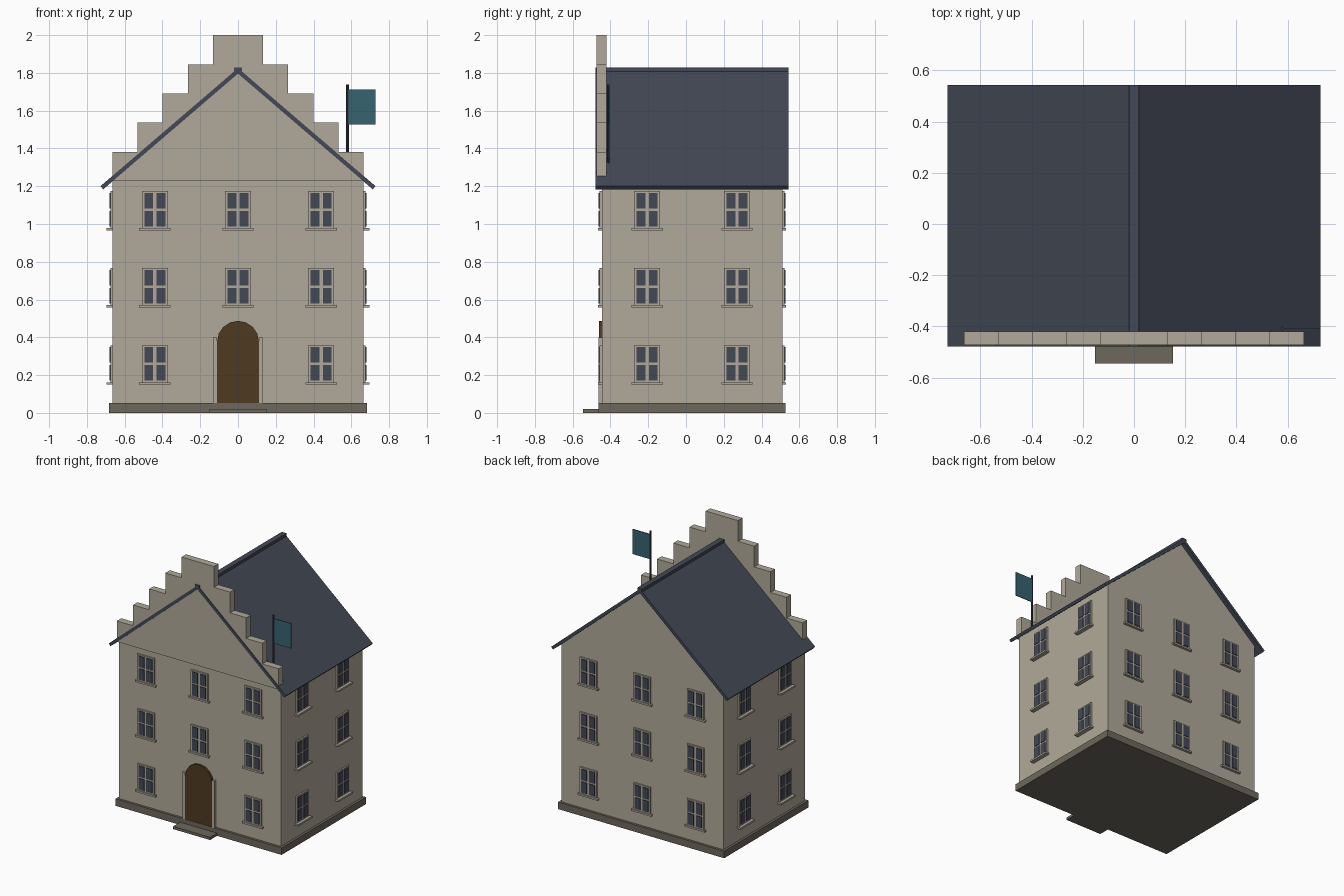
import bpy
import math
from mathutils import Matrix, Vector

if "Cube" in bpy.data.objects:
    bpy.data.objects.remove(bpy.data.objects["Cube"], do_unlink=True)


def material(name, rgb):
    m = bpy.data.materials.new(name)
    m.use_nodes = True
    m.diffuse_color = (*rgb, 1)
    m.node_tree.nodes["Principled BSDF"].inputs["Base Color"].default_value = (*rgb, 1)
    return m


stone = material("pale_stone", (0.44, 0.40, 0.325))
base_stone = material("dark_stone", (0.155, 0.138, 0.11))
slate = material("roof_slate", (0.055, 0.065, 0.09))
glass = material("window_glass", (0.055, 0.065, 0.09))
wood = material("door_wood", (0.078, 0.042, 0.015))
metal = material("pole_metal", (0.045, 0.052, 0.068))
cloth = material("flag_cloth", (0.038, 0.125, 0.16))


def add_mesh(name, verts, faces, mat):
    me = bpy.data.meshes.new(name)
    me.from_pydata(verts, [], faces)
    me.materials.append(mat)
    ob = bpy.data.objects.new(name, me)
    bpy.context.collection.objects.link(ob)
    return ob


def prism(name, profile, y0, y1, mat, matrix=None):
    """Extrude an anticlockwise x-z profile from y0 (front) to y1 (back)."""
    n = len(profile)
    verts = [Vector((x, y, z)) for y in (y0, y1) for x, z in profile]
    if matrix:
        verts = [matrix @ v for v in verts]
    faces = [list(range(n)), list(range(2 * n - 1, n - 1, -1))]
    faces += [[i, i + n, (i + 1) % n + n, (i + 1) % n] for i in range(n)]
    return add_mesh(name, verts, faces, mat)


def box(name, x0, x1, y0, y1, z0, z1, mat, matrix=None):
    return prism(name, [(x0, z0), (x1, z0), (x1, z1), (x0, z1)], y0, y1, mat, matrix)


HALF_W, HALF_D, MID_Y = 0.665, 0.478, 0.032
FRONT, BACK = MID_Y - HALF_D, MID_Y + HALF_D
EAVE_Z, RIDGE_Z, SLOPE = 1.228, 1.825, 0.858

# Walls with the gable, plinth and doorstep
walls = [(-HALF_W, 0.04), (HALF_W, 0.04), (HALF_W, EAVE_Z),
         (0, RIDGE_Z - 0.025), (-HALF_W, EAVE_Z)]
prism("walls", walls, FRONT, BACK, stone)
box("plinth", -0.683, 0.683, FRONT - 0.017, BACK + 0.017, 0, 0.052, base_stone)
box("doorstep", -0.152, 0.152, -0.545, FRONT, 0, 0.02, base_stone)

# Roof slopes and ridge cap
eave = Vector((0.728, RIDGE_Z - 0.728 * SLOPE))
inward = Vector((-SLOPE, -1)).normalized() * 0.022
lower = eave + inward
for side, s in (("left", 1), ("right", -1)):
    slab = [(0, RIDGE_Z), (0, RIDGE_Z - 0.029), tuple(lower), tuple(eave)]
    slab = [(s * x, z) for x, z in slab]
    if s < 0:
        slab.reverse()
    prism("roof_" + side, slab, -0.478, 0.543, slate)
box("ridge_cap", -0.02, 0.02, -0.478, 0.543, 1.797, 1.829, slate)

# Stepped front gable
STEPS = 5
run, rise = HALF_W / STEPS, (2 - EAVE_Z) / STEPS
stairs = [(HALF_W, EAVE_Z)]
for i in range(STEPS):
    x, z = HALF_W - i * run, EAVE_Z + (i + 1) * rise
    stairs += [(x, z), (x - run, z)] if i < STEPS - 1 else [(x, z)]
prism("stepped_gable", stairs + [(-x, z) for x, z in reversed(stairs)],
      -0.473, -0.421, stone)


def window(name, matrix, sill_depth):
    """Frame, four panes and sill around the origin; local -y points outwards."""
    box(name + "_frame", -0.069, 0.069, -0.011, 0.005, -0.098, 0.098, stone, matrix)
    for sx in (-1, 1):
        for sz in (-1, 1):
            x0, x1 = sorted((sx * 0.009, sx * 0.055))
            z0, z1 = sorted((sz * 0.006, sz * 0.088))
            box(name + "_pane", x0, x1, -0.016, -0.008, z0, z1, glass, matrix)
    box(name + "_sill", -0.083, 0.083, -sill_depth, 0.005, -0.111, -0.098,
        stone, matrix)


# Windows on all four walls
for floor in range(3):
    z = 0.26 + floor * 0.408
    for x in (-0.44, 0, 0.44):
        if x or floor:
            window("front_window", Matrix.Translation((x, FRONT, z)), 0.019)
        turn = Matrix.Rotation(math.pi, 4, "Z")
        window("back_window", Matrix.Translation((x, BACK, z)) @ turn, 0.019)
    for dy in (-0.238, 0.238):
        for side, s in (("left", 1), ("right", -1)):
            turn = Matrix.Rotation(s * math.pi / 2, 4, "Z")
            place = Matrix.Translation((s * HALF_W, MID_Y + dy, z))
            window(side + "_window", place @ turn, 0.032)

# Arched door between two jambs
R, SPRING = 0.111, 0.376
arch = [(R * math.cos(a), SPRING + R * math.sin(a))
        for a in (math.pi * i / 8 for i in range(9))]
prism("door", [(-R, 0.05), (R, 0.05)] + arch, FRONT - 0.015, FRONT + 0.01, wood)
for side, x in (("left", R), ("right", -R - 0.021)):
    box("door_jamb_" + side, x, x + 0.021, FRONT - 0.017, FRONT + 0.01,
        0.05, 0.4, stone)

# Flag on a pole behind the gable
bpy.ops.mesh.primitive_cylinder_add(vertices=8, radius=0.007, depth=0.44,
                                    location=(0.58, -0.411, 1.518))
pole = bpy.context.object
pole.name = "flag_pole"
pole.data.materials.append(metal)
box("flag", 0.585, 0.727, -0.414, -0.408, 1.527, 1.712, cloth)
